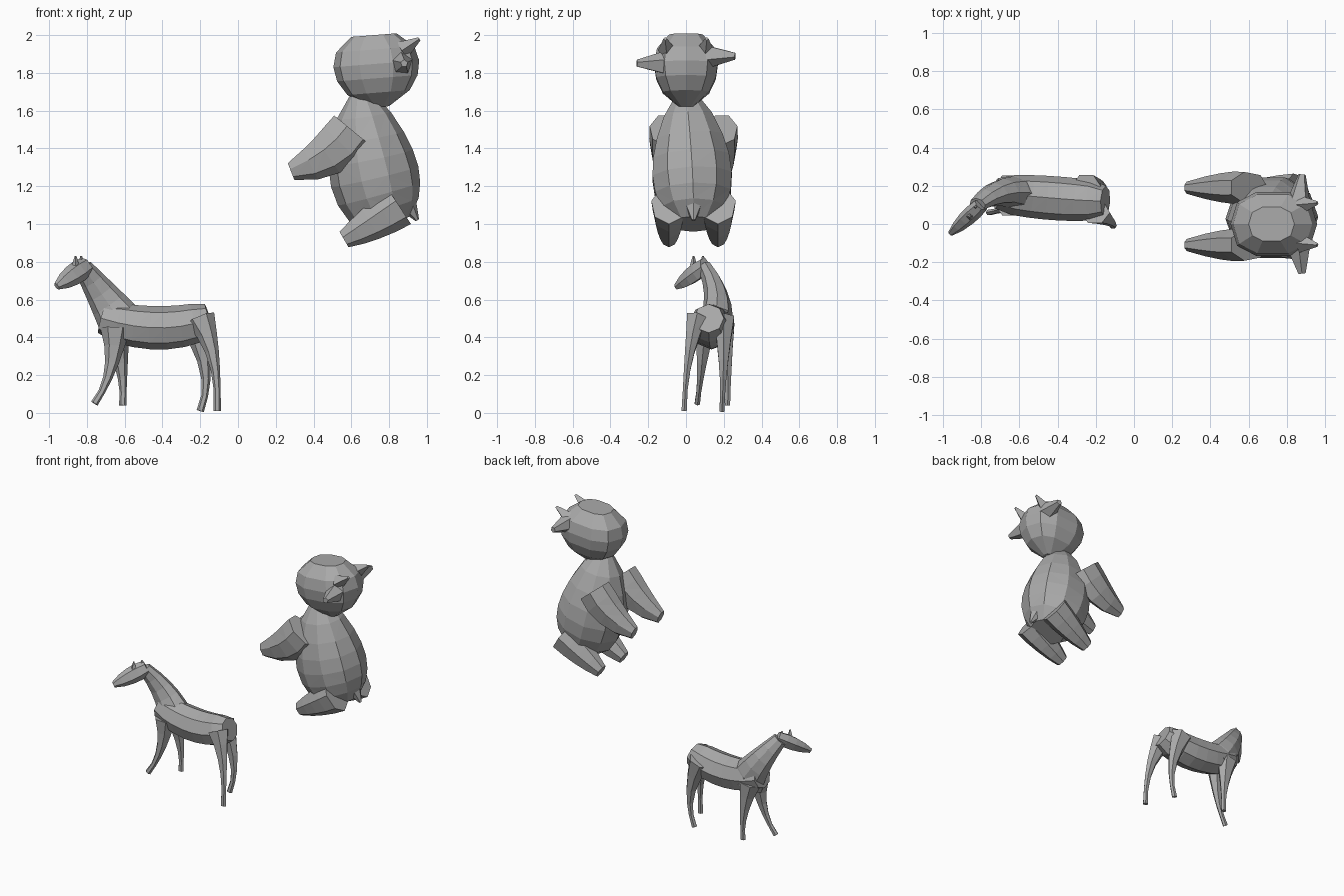
import bpy, bmesh
from math import cos, sin, pi, tau, copysign
from mathutils import Vector

default_cube = bpy.data.objects.get("Cube")
if default_cube:
    bpy.data.objects.remove(default_cube)

# One plain colour for both animals
clay = bpy.data.materials.new("clay grey")
clay.use_nodes = True
grey = (0.4, 0.4, 0.4, 1)
clay.diffuse_color = grey
clay.node_tree.nodes["Principled BSDF"].inputs["Base Color"].default_value = grey


def point_on_path(points, t):
    """Follow a Bezier curve through any number of control points."""
    points = [Vector(point) for point in points]
    while len(points) > 1:
        points = [a.lerp(b, t) for a, b in zip(points, points[1:])]
    return points[0]


def rounded(value, power):
    """Push a circle coordinate outward so the section becomes boxier."""
    return copysign(abs(value) ** power, value)


def body_part(name, path, thick, thin, bulge=0, fullness=0.7, flatten=1,
              steps=4, sides=6, across=(0, 1, 0), boxiness=1):
    """Skin a faceted, tapering, optionally bulging tube along a curved path."""
    bm = bmesh.new()
    centres = [point_on_path(path, step / steps) for step in range(steps + 1)]
    loops = []
    for step, centre in enumerate(centres):
        t = step / steps
        swell = max(sin(pi * t), 0) ** fullness
        radius = thick + (thin - thick) * t + bulge * swell
        before = centres[max(step - 1, 0)]
        after = centres[min(step + 1, steps)]
        along = (after - before).normalized()
        depth = along.cross(Vector(across)).normalized()
        width = depth.cross(along) * flatten
        loop = []
        for side in range(sides):
            angle = tau * side / sides
            offset = depth * rounded(cos(angle), boxiness) + width * rounded(sin(angle), boxiness)
            loop.append(bm.verts.new(centre + offset * radius))
        loops.append(loop)
    for lower, upper in zip(loops, loops[1:]):
        for side in range(sides):
            following = (side + 1) % sides
            bm.faces.new((lower[side], lower[following], upper[following], upper[side]))
    bm.faces.new(loops[0])
    bm.faces.new(loops[-1])
    bmesh.ops.recalc_face_normals(bm, faces=bm.faces)
    bmesh.ops.triangulate(bm, faces=bm.faces)
    mesh = bpy.data.meshes.new(name)
    bm.to_mesh(mesh)
    bm.free()
    mesh.materials.append(clay)
    part = bpy.data.objects.new(name, mesh)
    bpy.context.collection.objects.link(part)


# Bear: pear-shaped torso, ball head and stub tail
middle = 0.04
body_part("bear_torso", [(0.8, middle, 1), (0.7, middle, 1.25), (0.65, 0, 1.7)],
          thick=0.12, thin=0.05, bulge=0.15, flatten=0.93, steps=7, sides=10)
body_part("bear_head", [(0.75, 0, 1.62), (0.72, 0, 2)],
          thick=0.05, thin=0.12, bulge=0.14, fullness=0.6, flatten=0.77,
          steps=5, sides=10, boxiness=0.8)
body_part("bear_tail", [(0.9, middle, 1.1), (0.95, middle, 1.02)],
          thick=0.05, thin=0.01, steps=1)

# Bear: paired limbs and ears
for label, sign in (("left", 1), ("right", -1)):
    arm = middle + sign * 0.15
    leg = middle + sign * 0.13
    ear_height = 1.87 + sign * 0.02
    body_part(label + "_bear_arm", [(0.6, arm, 1.5), (0.5, arm, 1.35), (0.28, arm, 1.28)],
              thick=0.13, thin=0.05, bulge=0.03, flatten=0.65, sides=7)
    body_part(label + "_bear_leg", [(0.85, leg, 1.1), (0.7, leg, 1), (0.56, leg, 0.92)],
              thick=0.12, thin=0.05, bulge=0.01, flatten=0.8, sides=7)
    body_part(label + "_bear_ear", [(0.86, sign * 0.1, ear_height), (0.88, sign * 0.26, ear_height)],
              thick=0.07, thin=0.02, steps=2, sides=5, across=(1, 0, 0))
    body_part(label + "_bear_ear_tuft", [(0.87, sign * 0.1, 1.92), (0.96, sign * 0.11, 1.98)],
              thick=0.05, thin=0.01, steps=1, sides=4)

# Horse: sagging barrel, arched neck and head turned to one side
body_part("horse_barrel", [(-0.15, 0.12, 0.5), (-0.4, 0.13, 0.4), (-0.72, 0.16, 0.5)],
          thick=0.08, thin=0.08, bulge=0.035, fullness=0.4, steps=7, sides=8)
body_part("horse_neck", [(-0.6, 0.15, 0.45), (-0.7, 0.2, 0.6), (-0.82, 0.1, 0.77)],
          thick=0.13, thin=0.05, flatten=0.75, steps=5, sides=8)
body_part("horse_head", [(-0.8, 0.1, 0.78), (-0.96, -0.05, 0.67)],
          thick=0.05, thin=0.02, bulge=0.02, flatten=0.7)
for label, x, y in (("left", -0.86, 0.04), ("right", -0.83, 0.09)):
    body_part(label + "_horse_ear", [(x, y, 0.78), (x, y, 0.83)],
              thick=0.02, thin=0.005, steps=1, sides=4)

# Horse: legs pinched quickly from shoulder or haunch to a slim shin
leg_paths = {
    "right_front": [(-0.65, 0.1, 0.45), (-0.65, 0.08, 0.2), (-0.76, 0.06, 0.05)],
    "left_front": [(-0.65, 0.2, 0.45), (-0.6, 0.23, 0.2), (-0.61, 0.22, 0.04)],
    "right_hind": [(-0.2, 0.06, 0.5), (-0.1, 0, 0.3), (-0.11, -0.01, 0.01)],
    "left_hind": [(-0.25, 0.2, 0.5), (-0.12, 0.2, 0.2), (-0.2, 0.19, 0.01)],
}
for label, path in leg_paths.items():
    body_part(label + "_horse_leg", path, thick=0.08, thin=0.02, bulge=-0.02,
              flatten=0.8, steps=5)
